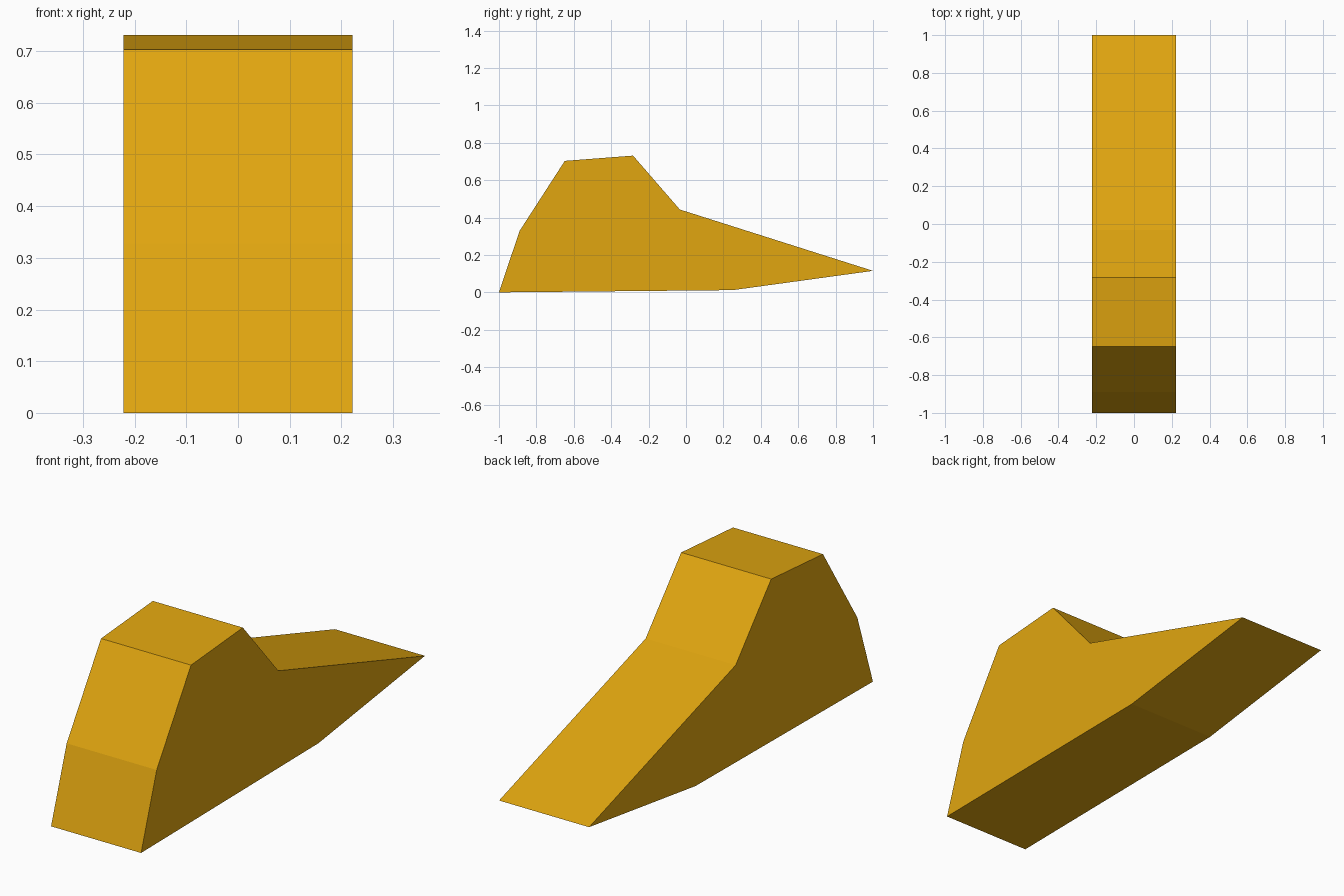
import bpy
import bmesh

if "Cube" in bpy.data.objects:
    bpy.data.objects.remove(bpy.data.objects["Cube"])

HALF_WIDTH = 0.222

# Side outline (y, z), going round from the front bottom edge
PROFILE = [(-1.0, 0.0), (-0.89, 0.328), (-0.648, 0.703), (-0.283, 0.731),
           (-0.033, 0.443), (1.0, 0.115), (0.25, 0.012)]

yellow = bpy.data.materials.new("golden yellow")
yellow.diffuse_color = (0.75, 0.38, 0.005, 1.0)
yellow.use_nodes = True
yellow.node_tree.nodes["Principled BSDF"].inputs["Base Color"].default_value = yellow.diffuse_color

# Wedge body: the side outline extruded across the width
bm = bmesh.new()
side = bm.faces.new([bm.verts.new((-HALF_WIDTH, y, z)) for y, z in PROFILE])
result = bmesh.ops.extrude_face_region(bm, geom=[side], use_keep_orig=True)
moved = [v for v in result["geom"] if isinstance(v, bmesh.types.BMVert)]
bmesh.ops.translate(bm, verts=moved, vec=(2 * HALF_WIDTH, 0, 0))
bmesh.ops.recalc_face_normals(bm, faces=bm.faces)

mesh = bpy.data.meshes.new("wedge_body")
bm.to_mesh(mesh)
bm.free()
mesh.materials.append(yellow)
body = bpy.data.objects.new("wedge_body", mesh)
bpy.context.collection.objects.link(body)
